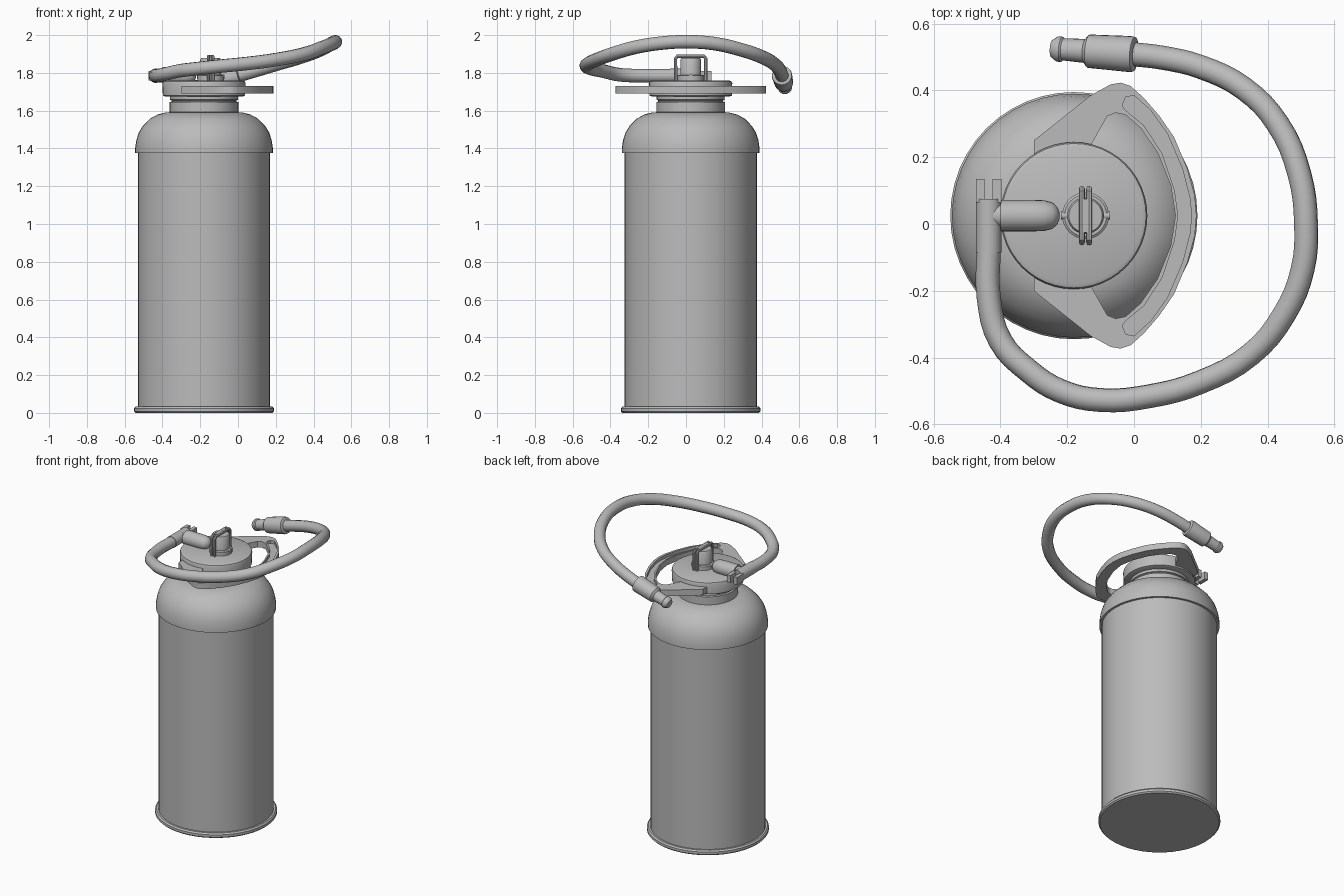
import bpy, bmesh, math
from mathutils import Vector

cube = bpy.data.objects.get("Cube")
if cube:
    bpy.data.objects.remove(cube, do_unlink=True)

grey = bpy.data.materials.new("plain grey")
grey.use_nodes = True
COLOUR = (0.5, 0.5, 0.5, 1)
grey.diffuse_color = COLOUR
grey.node_tree.nodes["Principled BSDF"].inputs["Base Color"].default_value = COLOUR

CX, CY = -0.18, 0.025     # tank axis
PIPE_Z = 1.785            # outlet height
parts = []


def add_mesh(name, mesh):
    obj = bpy.data.objects.new(name, mesh)
    bpy.context.collection.objects.link(obj)
    mesh.materials.clear()
    mesh.materials.append(grey)
    parts.append(obj)
    return obj


def from_bmesh(name, bm):
    bmesh.ops.recalc_face_normals(bm, faces=bm.faces)
    mesh = bpy.data.meshes.new(name)
    bm.to_mesh(mesh)
    bm.free()
    return add_mesh(name, mesh)


def lathe(name, profile, origin, axis=(0, 0, 1), sides=32):
    """Turn (radius, distance) pairs around an axis and close both ends."""
    bm = bmesh.new()
    turn = Vector(axis).to_track_quat('Z', 'Y')
    rings = []
    for r, h in profile:
        ring = []
        for i in range(sides):
            a = math.tau * i / sides
            p = Vector((r * math.cos(a), r * math.sin(a), h))
            ring.append(bm.verts.new(turn @ p + Vector(origin)))
        rings.append(ring)
    for low, high in zip(rings, rings[1:]):
        for i in range(sides):
            j = (i + 1) % sides
            bm.faces.new((low[i], low[j], high[j], high[i]))
    bm.faces.new(rings[0])
    bm.faces.new(rings[-1])
    return from_bmesh(name, bm)


def box(name, centre, size):
    bm = bmesh.new()
    bmesh.ops.create_cube(bm, size=1)
    bmesh.ops.scale(bm, vec=size, verts=bm.verts)
    bmesh.ops.translate(bm, vec=centre, verts=bm.verts)
    return from_bmesh(name, bm)


def from_curve(name, curve):
    temp = bpy.data.objects.new(name + "_path", curve)
    bpy.context.collection.objects.link(temp)
    bpy.context.view_layer.update()
    graph = bpy.context.evaluated_depsgraph_get()
    mesh = bpy.data.meshes.new_from_object(temp.evaluated_get(graph))
    bpy.data.objects.remove(temp, do_unlink=True)
    return add_mesh(name, mesh)


def plate(name, loops, z, thickness):
    curve = bpy.data.curves.new(name, 'CURVE')
    curve.dimensions, curve.fill_mode = '2D', 'BOTH'
    curve.extrude = thickness / 2
    for loop in loops:
        spline = curve.splines.new('POLY')
        spline.points.add(len(loop) - 1)
        for point, (x, y) in zip(spline.points, loop):
            point.co = (x, y, 0, 1)
        spline.use_cyclic_u = True
    obj = from_curve(name, curve)
    obj.location.z = z
    return obj


def tube(name, points, radius, sides=4, smooth=True):
    curve = bpy.data.curves.new(name, 'CURVE')
    curve.dimensions = '3D'
    curve.bevel_depth, curve.bevel_resolution = radius, sides
    curve.use_fill_caps = True
    curve.resolution_u = 4
    spline = curve.splines.new('BEZIER' if smooth else 'POLY')
    knots = spline.bezier_points if smooth else spline.points
    knots.add(len(points) - 1)
    for knot, p in zip(knots, points):
        if smooth:
            knot.co = p
            knot.handle_left_type = knot.handle_right_type = 'AUTO'
        else:
            knot.co = (*p, 1)
    return from_curve(name, curve)


def mirrored(half):
    """Close a half outline across the tank's middle plane."""
    return [(x, CY + y) for x, y in half] + [(x, CY - y) for x, y in reversed(half)]


# Tank
axis = (CX, CY, 0)
lathe("base_rim", [(.362, 0), (.37, .008), (.37, .024), (.362, .033), (.35, .033)], axis, sides=48)
lathe("tank_body", [(.35, .02), (.35, 1.39)], axis, sides=48)
lathe("tank_dome", [(.345, 1.375), (.365, 1.375), (.365, 1.40), (.358, 1.445), (.345, 1.485),
                    (.323, 1.52), (.287, 1.557), (.245, 1.58), (.205, 1.59), (.18, 1.592)], axis, sides=48)
lathe("neck", [(.182, 1.58), (.182, 1.645), (.172, 1.648), (.172, 1.655),
               (.18, 1.658), (.18, 1.69)], axis, sides=48)
lathe("cap", [(.205, 1.675), (.218, 1.68), (.22, 1.745), (.216, 1.755), (.205, 1.76)], axis, sides=48)

# Carrying handle with a recessed grip
outer = mirrored([(-.30, .225), (-.13, .36), (-.07, .393), (-.04, .398), (-.01, .388), (.03, .352),
                  (.075, .30), (.12, .235), (.16, .14), (.182, .06), (.187, 0)])
hole = mirrored([(-.13, .16), (-.135, .20), (-.08, .298), (-.055, .308), (-.025, .302), (.02, .262),
                 (.07, .19), (.11, .09), (.124, 0)])
hole += [(-.05, CY - .13), (0, CY), (-.05, CY + .13)]
slot = mirrored([(-.035, .33), (-.025, .355), (0, .36), (.05, .315), (.10, .245), (.145, .14), (.168, .05),
                 (.172, 0)])
slot += mirrored([(-.025, .315), (.03, .27), (.085, .185), (.122, .075), (.132, 0)])[::-1][:5]
slot += mirrored([(-.025, .315), (.03, .27), (.085, .185), (.122, .075), (.132, 0)])[::-1][5:]
plate("handle_lower", [outer, hole], 1.70, .02)
plate("handle_upper", [outer, hole, slot], 1.72, .02)

# Gauge post with wire guard and cross pin
GX = -.145
lathe("gauge_collar", [(.07, 1.75), (.07, 1.785), (.063, 1.79)], (GX, CY, 0))
lathe("gauge_post", [(.055, 1.76), (.055, 1.87), (.05, 1.878)], (GX, CY, 0))
lathe("gauge_pin", [(.012, -.073), (.012, .073)], (GX, CY, 1.78), (1, 0, 0), 12)
for side in (-1, 1):
    wire = [(0, -.08, 1.76), (0, -.08, 1.875), (0, -.07, 1.888),
            (0, .07, 1.888), (0, .08, 1.875), (0, .08, 1.76)]
    tube("gauge_guard", [(GX + side * .011, CY + y, z) for _, y, z in wire], .009, 2, False)
box("gauge_fin", (GX, CY, 1.88), (.014, .1, .03))

# Outlet elbow and hose coupling
lathe("outlet_elbow", [(.04, .02), (.047, .02), (.047, .12), (.046, .15), (.04, .175),
                       (.027, .19), (.01, .197)], (-.42, CY, PIPE_Z), (1, 0, 0), 24)
lathe("outlet_stub", [(.03, -.02), (.036, 0), (.036, .06)], (-.42, CY, PIPE_Z), (1, 0, 0), 24)
lathe("hose_coupling", [(.038, -.085), (.038, .075)], (-.435, 0, PIPE_Z), (0, 1, 0), 24)
for side in (-1, 1):
    box("coupling_prong", (-.435 + side * .025, .10, PIPE_Z), (.026, .07, .05))

# Hose
tube("hose", [(-.435, -.07, 1.785), (-.435, -.22, 1.785), (-.40, -.35, 1.79), (-.315, -.44, 1.81),
              (-.22, -.50, 1.822), (-.10, -.527, 1.835), (.05, -.515, 1.85), (.20, -.473, 1.87),
              (.35, -.39, 1.90), (.45, -.27, 1.935), (.505, -.135, 1.957), (.515, 0, 1.965),
              (.495, .15, 1.955), (.43, .30, 1.92), (.33, .405, 1.883), (.20, .47, 1.845),
              (.09, .497, 1.812), (-.02, .51, 1.78)], .036)

# Nozzle
start, end = Vector((0, .508, 1.787)), Vector((-.245, .525, 1.72))
lathe("nozzle", [(.04, -.005), (.052, 0), (.054, .012), (.05, .14), (.042, .148), (.036, .152),
                 (.033, .22), (.038, .225), (.038, .238), (.026, .255)], start, end - start, 24)

# Smooth shading with sharp edges kept
bpy.ops.object.select_all(action='DESELECT')
for obj in parts:
    obj.select_set(True)
bpy.context.view_layer.objects.active = parts[0]
bpy.ops.object.shade_smooth_by_angle(angle=math.radians(35))
